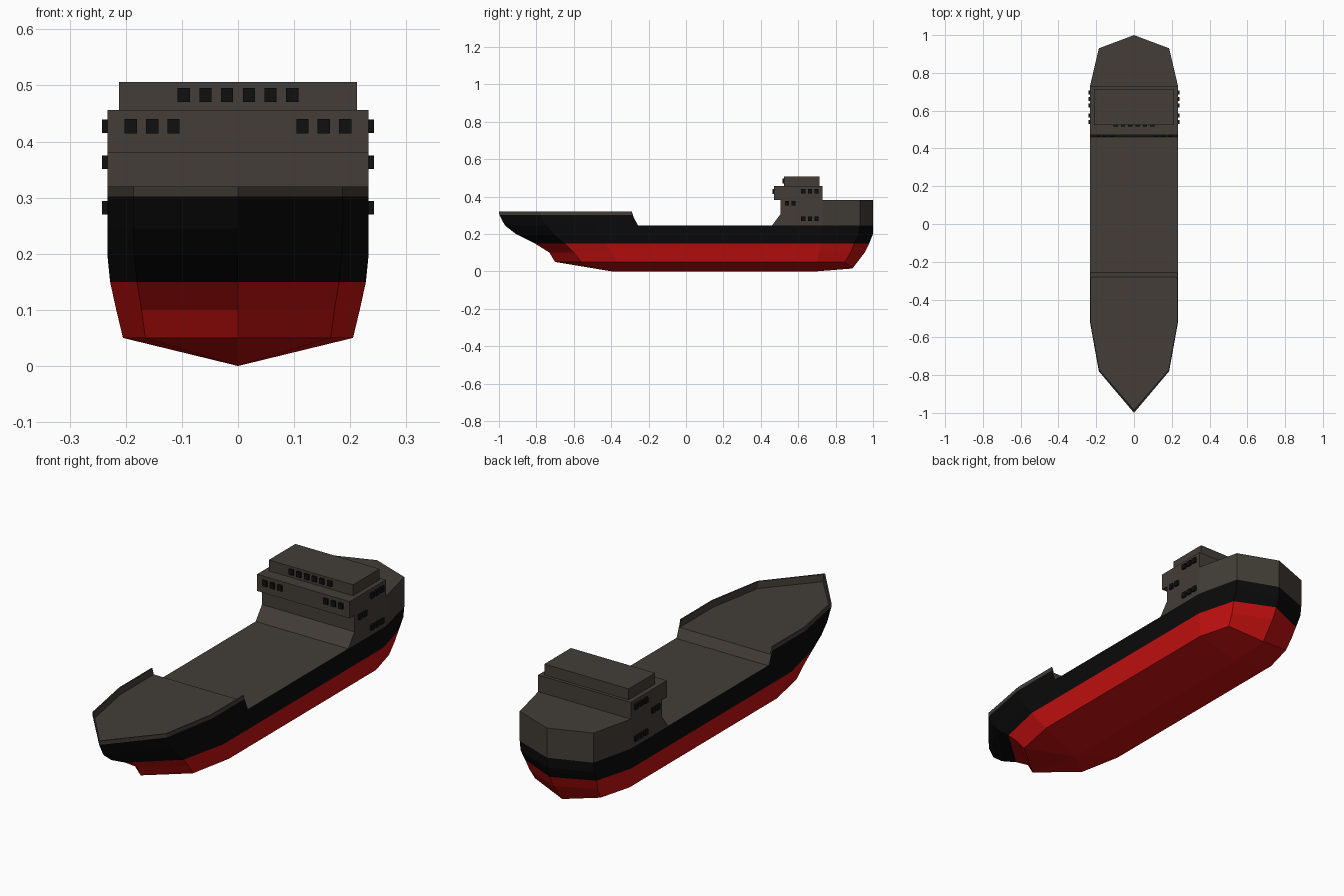
import bpy, bmesh

if "Cube" in bpy.data.objects:
    bpy.data.objects.remove(bpy.data.objects["Cube"], do_unlink=True)


def material(name, rgb):
    m = bpy.data.materials.new(name)
    m.use_nodes = True
    m.diffuse_color = (*rgb, 1)
    m.node_tree.nodes["Principled BSDF"].inputs["Base Color"].default_value = (*rgb, 1)
    return m


RED = material("hull red", (0.56, 0.005, 0.005))
BLACK = material("hull black", (0.003, 0.003, 0.003))
GREY = material("deck grey", (0.056, 0.047, 0.038))
GLASS = material("window black", (0.005, 0.005, 0.005))


def finish(name, bm, mats, rule=None):
    bmesh.ops.recalc_face_normals(bm, faces=bm.faces)
    if rule:
        for f in bm.faces:
            f.material_index = rule(f)
    mesh = bpy.data.meshes.new(name)
    bm.to_mesh(mesh)
    bm.free()
    for m in mats:
        mesh.materials.append(m)
    obj = bpy.data.objects.new(name, mesh)
    bpy.context.collection.objects.link(obj)
    return obj


def extrude(bm, points, offset):
    face = bm.faces.new([bm.verts.new(p) for p in points])
    new = bmesh.ops.extrude_face_region(bm, geom=[face], use_keep_orig=True)["geom"]
    bmesh.ops.translate(bm, vec=offset, verts=[g for g in new if isinstance(g, bmesh.types.BMVert)])


def box(bm, lo, hi):
    extrude(bm, [(lo[0], lo[1], lo[2]), (hi[0], lo[1], lo[2]),
                 (hi[0], hi[1], lo[2]), (lo[0], hi[1], lo[2])], (0, 0, hi[2] - lo[2]))


def ring(bm, half, closed):
    """Mirror a half outline that starts on the centre line at the bow."""
    right = half[1:-1] if closed else half[1:]
    points = [(-x, y, z) for x, y, z in reversed(right)] + half
    return [bm.verts.new(p) for p in points]


def bridge(bm, a, b, closed):
    n = len(a)
    for i in range(n if closed else n - 1):
        j = (i + 1) % n
        bm.faces.new((a[i], a[j], b[j], b[i]))


# Hull: height, shoulder and full half widths, then bow-to-stern stations
levels = [
    (0.05, 0.165, 0.205, (-0.70, -0.56, -0.36, 0.70, 0.85, 0.89)),
    (0.10, 0.172, 0.217, (-0.73, -0.60, -0.40, 0.71, 0.88, 0.955)),
    (0.15, 0.180, 0.228, (-0.81, -0.65, -0.43, 0.72, 0.90, 0.98)),
    (0.20, 0.185, 0.233, (-0.91, -0.71, -0.47, 0.73, 0.925, 1.0)),
    (0.245, 0.186, 0.233, (-0.968, -0.75, -0.50, 0.73, 0.93, 1.0)),
]
bm = bmesh.new()
rings = []
for z, shoulder, wide, ys in levels:
    widths = (0, shoulder, wide, wide, shoulder, 0)
    rings.append(ring(bm, [(x, y, z) for x, y in zip(widths, ys)], True))
for a, b in zip(rings, rings[1:]):
    bridge(bm, a, b, True)
bm.faces.new(rings[-1])

# V-shaped bottom on a straight keel
chine = rings[0]
chine[-1].co.z = 0.015
k1, k2 = bm.verts.new((0, -0.4, 0)), bm.verts.new((0, 0.7, 0))
for side in (chine[4:], [chine[4], chine[3], chine[2], chine[1], chine[0], chine[-1]]):
    tip, shoulder, fore, aft, quarter, stern = side
    for f in ((tip, shoulder, k1), (shoulder, fore, k1), (fore, aft, k2, k1),
              (aft, quarter, k2), (quarter, stern, k2)):
        bm.faces.new(f)


def hull_colour(f):
    if f.normal.z > 0.9:
        return 2
    return 0 if f.calc_center_median().z < 0.15 else 1


finish("hull", bm, [RED, BLACK, GREY], hull_colour)

# Forecastle: black sides, grey bulwark strip, sunken deck and ramp
rows = [
    (0.245, 0.186, 0.233, (-0.968, -0.75, -0.50, -0.265)),
    (0.302, 0.186, 0.233, (-0.998, -0.78, -0.52, -0.287)),
    (0.32, 0.186, 0.233, (-1.0, -0.78, -0.52, -0.29)),
    (0.32, 0.182, 0.228, (-0.99, -0.777, -0.52, -0.29)),
    (0.288, 0.182, 0.228, (-0.985, -0.775, -0.52, -0.28)),
]
bm = bmesh.new()
strips = [ring(bm, [(x, y, z) for x, y in zip((0, s, w, w), ys)], False)
          for z, s, w, ys in rows]
for a, b in zip(strips, strips[1:]):
    bridge(bm, a, b, False)
deck = strips[-1]
bm.faces.new(deck)
foot = [bm.verts.new((x, -0.257, 0.246)) for x in (-0.228, 0.228)]
bm.faces.new((deck[0], deck[-1], foot[1], foot[0]))
for i, toe in ((0, foot[0]), (-1, foot[1])):
    bm.faces.new([s[i] for s in strips] + [toe])


def forecastle_colour(f):
    c = f.calc_center_median()
    return 0 if max(v.co.z for v in f.verts) < 0.31 and f.normal.z < 0.3 and c.z < 0.28 else 1


finish("forecastle", bm, [BLACK, GREY], forecastle_colour)

# Poop behind the bridge, following the stern outline
bm = bmesh.new()
extrude(bm, [(0.233, 0.73, 0.245), (0.186, 0.93, 0.245), (0, 1, 0.245),
             (-0.186, 0.93, 0.245), (-0.233, 0.73, 0.245)], (0, 0, 0.135))
finish("poop", bm, [GREY])

# Bridge block with sloped foot and overhanging upper storey
bm = bmesh.new()
profile = [(0.46, 0.245), (0.505, 0.305), (0.505, 0.38), (0.47, 0.38),
           (0.47, 0.456), (0.73, 0.456), (0.73, 0.245)]
extrude(bm, [(-0.233, y, z) for y, z in profile], (0.466, 0, 0))
finish("bridge_block", bm, [GREY])

bm = bmesh.new()
box(bm, (-0.212, 0.525, 0.456), (0.212, 0.715, 0.506))
finish("wheelhouse", bm, [GREY])

# Windows: small raised panes
bm = bmesh.new()
W = 0.011
for i in range(3):
    for s in (-1, 1):
        x = s * (0.115 + 0.038 * i)
        box(bm, (x - W, 0.462, 0.414), (x + W, 0.472, 0.44))
        x = s * (0.0195 + 0.0385 * i)
        box(bm, (x - W, 0.517, 0.47), (x + W, 0.527, 0.495))
finish("front_windows", bm, [GLASS])

bm = bmesh.new()
panes = [(y, z) for y in (0.627, 0.662, 0.697) for z in (0.427, 0.282)]
panes += [(y, 0.363) for y in (0.54, 0.575)]
for y, z in panes:
    for s in (-1, 1):
        x = s * 0.237
        box(bm, (x - 0.005, y - W, z - 0.012), (x + 0.005, y + W, z + 0.012))
finish("side_windows", bm, [GLASS])
